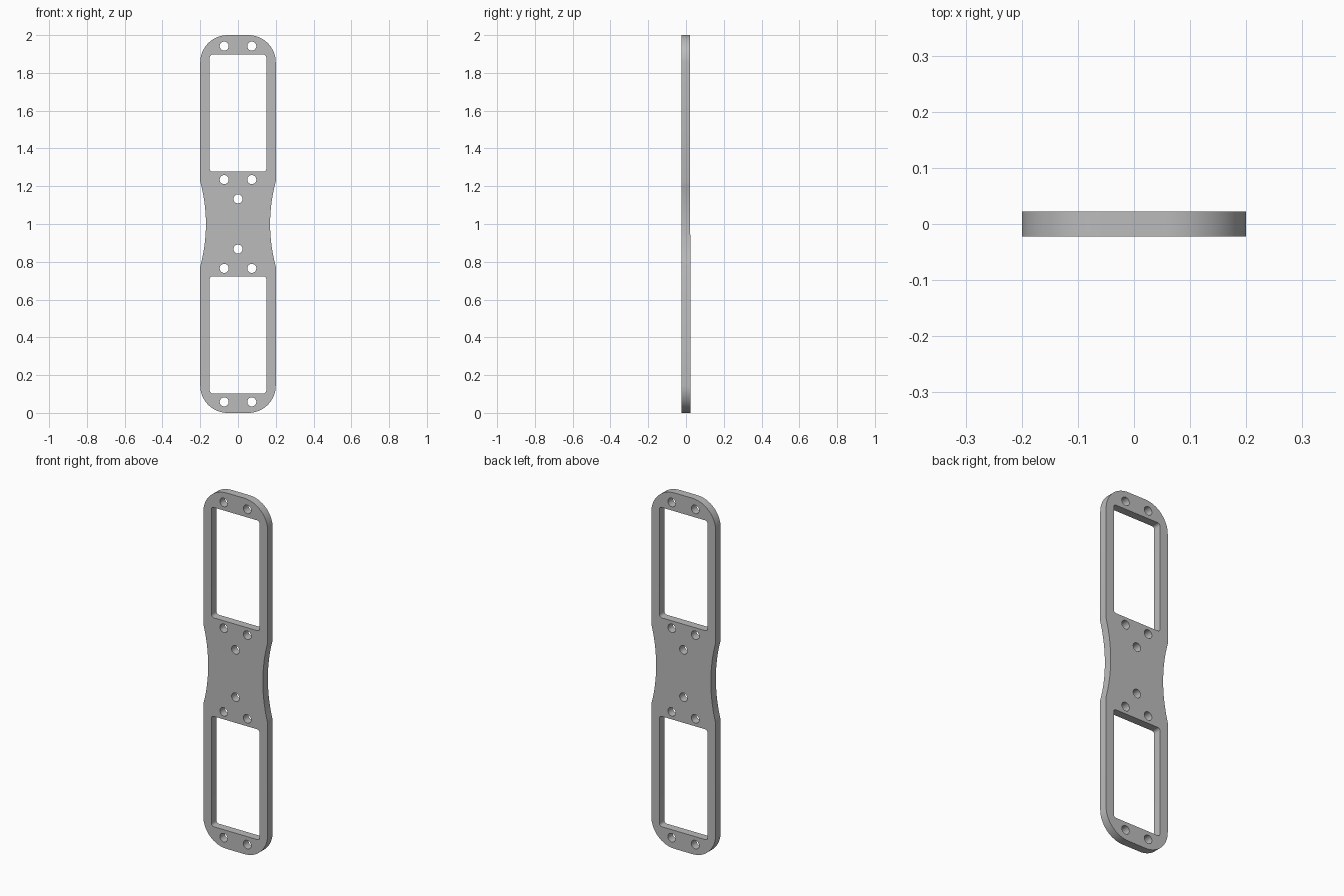
import bpy, bmesh
from math import pi, sin, cos, asin, radians

cube = bpy.data.objects.get("Cube")
if cube:
    bpy.data.objects.remove(cube, do_unlink=True)

THICK = 0.045


def arc(cx, cy, r, a0, a1, n):
    """Points along an arc, angles in degrees."""
    return [(cx + r * cos(radians(a0 + (a1 - a0) * i / n)),
             cy + r * sin(radians(a0 + (a1 - a0) * i / n))) for i in range(n + 1)]


def rounded_rect(cx, cy, hw, hh, r, n):
    pts = []
    for k, (sx, sy) in enumerate([(1, 1), (-1, 1), (-1, -1), (1, -1)]):
        pts += arc(cx + sx * (hw - r), cy + sy * (hh - r), r, 90 * k, 90 * k + 90, n)
    return pts


# Plate outline: round-ended strip with a shallow waist on both sides
half_w, corner, waist_h, waist_d = 0.2, 0.145, 0.225, 0.03
waist_r = (waist_h ** 2 + waist_d ** 2) / (2 * waist_d)
sweep = asin(waist_h / waist_r) * 180 / pi
waist_x = half_w - waist_d + waist_r
ends = rounded_rect(0, 1, half_w, 1, corner, 16)
half = len(ends) // 2
outline = (ends[:half] + arc(-waist_x, 1, waist_r, sweep, -sweep, 16)
           + ends[half:] + arc(waist_x, 1, waist_r, 180 + sweep, 180 - sweep, 16))

# Windows and screw holes, mirrored about the middle height
loops = [outline]
for s in (1, -1):
    loops.append(rounded_rect(0, 1 + s * 0.587, 0.15, 0.31, 0.016, 6))
    for x, dz in [(0.073, 0.942), (-0.073, 0.942),
                  (0.073, 0.235), (-0.073, 0.235), (0, 0.133)]:
        loops.append(arc(x, 1 + s * dz, 0.024, 0, 348.75, 31))

# Filled, extruded profile
curve = bpy.data.curves.new("mounting_plate", "CURVE")
curve.dimensions = "2D"
curve.fill_mode = "BOTH"
curve.extrude = THICK / 2
for pts in loops:
    spline = curve.splines.new("POLY")
    spline.points.add(len(pts) - 1)
    for p, (x, y) in zip(spline.points, pts):
        p.co = (x, y, 0, 1)
    spline.use_cyclic_u = True

plate = bpy.data.objects.new("mounting_plate", curve)
bpy.context.collection.objects.link(plate)
plate.rotation_euler = (pi / 2, 0, 0)
bpy.ops.object.select_all(action="DESELECT")
plate.select_set(True)
bpy.context.view_layer.objects.active = plate
bpy.ops.object.convert(target="MESH")
bpy.ops.object.transform_apply(location=False, rotation=True, scale=False)

# Weld the caps to the walls
bm = bmesh.new()
bm.from_mesh(plate.data)
bmesh.ops.remove_doubles(bm, verts=bm.verts, dist=0.0002)
bmesh.ops.recalc_face_normals(bm, faces=bm.faces)
bm.to_mesh(plate.data)
bm.free()

# Grey material
grey = bpy.data.materials.new("plain_grey")
grey.use_nodes = True
color = (0.5, 0.5, 0.5, 1)
grey.diffuse_color = color
grey.node_tree.nodes["Principled BSDF"].inputs["Base Color"].default_value = color
plate.data.materials.clear()
plate.data.materials.append(grey)
bpy.ops.object.shade_smooth_by_angle(angle=radians(30))
